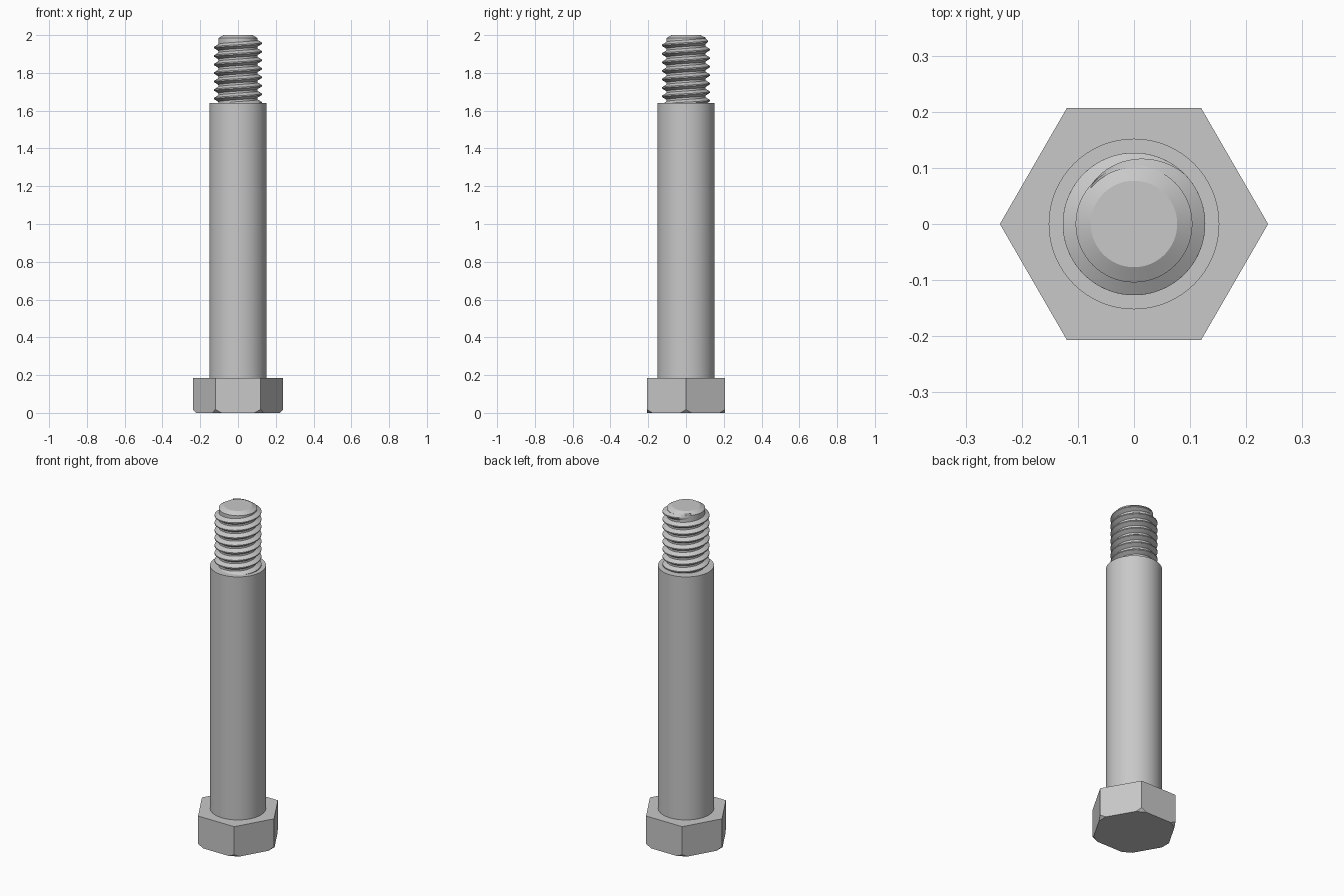
import bpy, bmesh
from math import radians, cos, sin, pi
from mathutils import Vector

cube = bpy.data.objects.get("Cube")
if cube:
    bpy.data.objects.remove(cube)

steel = bpy.data.materials.new("grey_steel")
steel.use_nodes = True
GREY = (0.58, 0.58, 0.58, 1)
steel.diffuse_color = GREY
steel.node_tree.nodes["Principled BSDF"].inputs["Base Color"].default_value = GREY

HEAD_TOP, SHOULDER_TOP, TOP = 0.185, 1.64, 2.0
HEAD_R, SHOULDER_R, CORE_R, CREST_R = 0.239, 0.152, 0.104, 0.127
PITCH = 0.045


def finish(bm, name, smooth=None):
    """Turn a bmesh into a named object with the shared material."""
    bmesh.ops.recalc_face_normals(bm, faces=bm.faces)
    mesh = bpy.data.meshes.new(name)
    bm.to_mesh(mesh)
    bm.free()
    mesh.materials.append(steel)
    obj = bpy.data.objects.new(name, mesh)
    bpy.context.collection.objects.link(obj)
    if smooth:
        bpy.ops.object.select_all(action='DESELECT')
        obj.select_set(True)
        bpy.context.view_layer.objects.active = obj
        bpy.ops.object.shade_smooth_by_angle(angle=radians(smooth))
    return obj


def loft(bm, rings, closed=False):
    """Skin successive vertex rings and cap both ends."""
    rings = [[bm.verts.new(p) for p in ring] for ring in rings]
    for a, b in zip(rings, rings[1:]):
        n = len(a)
        for i in range(n):
            j = (i + 1) % n
            bm.faces.new((a[i], a[j], b[j], b[i]))
    bm.faces.new(rings[0][::-1])
    bm.faces.new(rings[-1])


def turned(name, profile, sides, smooth=None):
    """Body of revolution from (radius, height) pairs."""
    bm = bmesh.new()
    loft(bm, [[(r * cos(2 * pi * i / sides), r * sin(2 * pi * i / sides), z)
               for i in range(sides)] for r, z in profile])
    return bm if smooth is None else finish(bm, name, smooth)


# Hexagonal head with the lower corners cut off at an angle
head = turned("head", [(HEAD_R, 0), (HEAD_R, HEAD_TOP)], 6)
for i in range(6):
    out = Vector((cos(i * pi / 3), sin(i * pi / 3), 0))
    cut = bmesh.ops.bisect_plane(
        head, geom=head.verts[:] + head.edges[:] + head.faces[:],
        plane_co=out * 0.222, plane_no=out - Vector((0, 0, 0.95)), clear_outer=True)
    rim = [e for e in cut["geom_cut"] if isinstance(e, bmesh.types.BMEdge)]
    bmesh.ops.holes_fill(head, edges=rim, sides=0)
finish(head, "hex_head")

# Smooth shoulder
turned("shoulder", [(SHOULDER_R, HEAD_TOP - 0.01), (SHOULDER_R, SHOULDER_TOP)], 96, 30)

# Threaded core with a chamfered tip
turned("thread_core", [(CORE_R, SHOULDER_TOP - 0.01), (CORE_R, TOP - 0.016),
                       (0.077, TOP)], 96, 20)

# Right-handed thread ridge that runs out into the core at the tip
STEPS = 64
END, FADE = 140, 95
start = END - 360 * 7.7
count = int((END - start) / 360 * STEPS)
sections = []
for k in range(count + 1):
    angle = start + (END - start) * k / count
    z = 1.957 + PITCH * angle / 360
    fade = min(1, (END - angle) / FADE)
    crest = CORE_R - 0.001 + (CREST_R - CORE_R + 0.001) * fade
    a = radians(angle)
    sections.append([(r * cos(a), r * sin(a), z + dz * PITCH) for r, dz in (
        (CORE_R - 0.004, -0.44), (crest, -0.07), (crest, 0.07), (CORE_R - 0.004, 0.44))])
ridge = bmesh.new()
loft(ridge, sections)
finish(ridge, "thread_ridge", 30)
